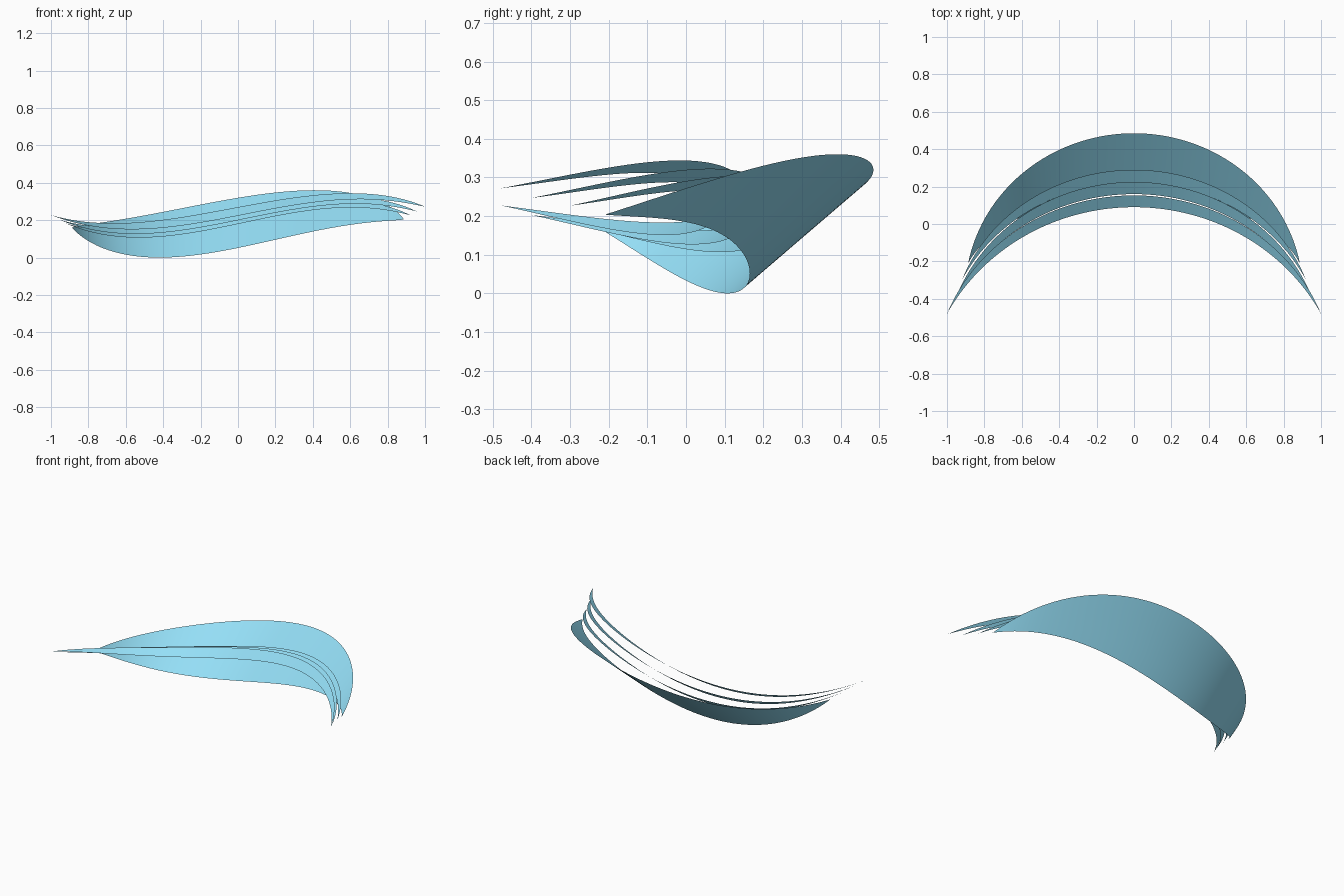
import bpy, bmesh
from math import sin, cos, pi, radians

if "Cube" in bpy.data.objects:
    bpy.data.objects.remove(bpy.data.objects["Cube"])

SEG = 72   # steps along each crescent
ROWS = 4   # steps across each crescent

mat = bpy.data.materials.new("sky_blue")
mat.diffuse_color = (0.30, 0.74, 0.93, 1)
mat.use_nodes = True
mat.node_tree.nodes["Principled BSDF"].inputs["Base Color"].default_value = mat.diffuse_color


def edge_point(u, tip, apex, sweep, wave):
    """Point on an arc from tip to tip, u in -1..1, with an S-shaped twist in z."""
    T = radians(sweep)
    s = (cos(u * T) - cos(T)) / (1 - cos(T))
    x = tip[0] * sin(u * T) / sin(T)
    y = tip[1] + (apex[0] - tip[1]) * s
    z = tip[2] + (apex[1] - tip[2]) * s + wave * sin(pi * u) + 0.022 * u ** 3
    return x, y, z


def crescent(name, tip, outer, inner):
    """Thin sheet ruled between an outer and an inner arc sharing both tips."""
    bm = bmesh.new()
    grid = []
    for i in range(SEG + 1):
        u = -1 + 2 * i / SEG
        a = edge_point(u, tip, *inner)
        b = edge_point(u, tip, *outer)
        if i in (0, SEG):
            grid.append([bm.verts.new(a)] * (ROWS + 1))
        else:
            grid.append([bm.verts.new([p + (q - p) * j / ROWS for p, q in zip(a, b)])
                         for j in range(ROWS + 1)])
    for c0, c1 in zip(grid, grid[1:]):
        for j in range(ROWS):
            loop = list(dict.fromkeys((c0[j], c1[j], c1[j + 1], c0[j + 1])))
            bm.faces.new(loop).smooth = True
    me = bpy.data.meshes.new(name)
    bm.to_mesh(me)
    bm.free()
    me.materials.append(mat)
    ob = bpy.data.objects.new(name, me)
    bpy.context.collection.objects.link(ob)
    return ob


# tip (x, y, z); then apex (y, z), sweep angle and wave height of outer and inner edges
parts = [
    # broad main sweep
    crescent("main_blade", (0.887, -0.21, 0.18),
             ((0.485, 0.318), 79, 0.066), ((0.165, 0.05), 73, 0.077)),
    # three thin trailing streaks
    crescent("streak_lower", (0.92, -0.30, 0.203),
             ((0.29, 0.23), 70, 0.077), ((0.222, 0.178), 64, 0.077)),
    crescent("streak_middle", (0.955, -0.40, 0.223),
             ((0.225, 0.248), 70, 0.077), ((0.16, 0.198), 64, 0.077)),
    crescent("streak_upper", (1.0, -0.48, 0.248),
             ((0.153, 0.268), 69, 0.077), ((0.09, 0.222), 62, 0.077)),
]

# rest the lowest point on the ground
low = min(v.co.z for o in parts for v in o.data.vertices)
for o in parts:
    for v in o.data.vertices:
        v.co.z -= low
